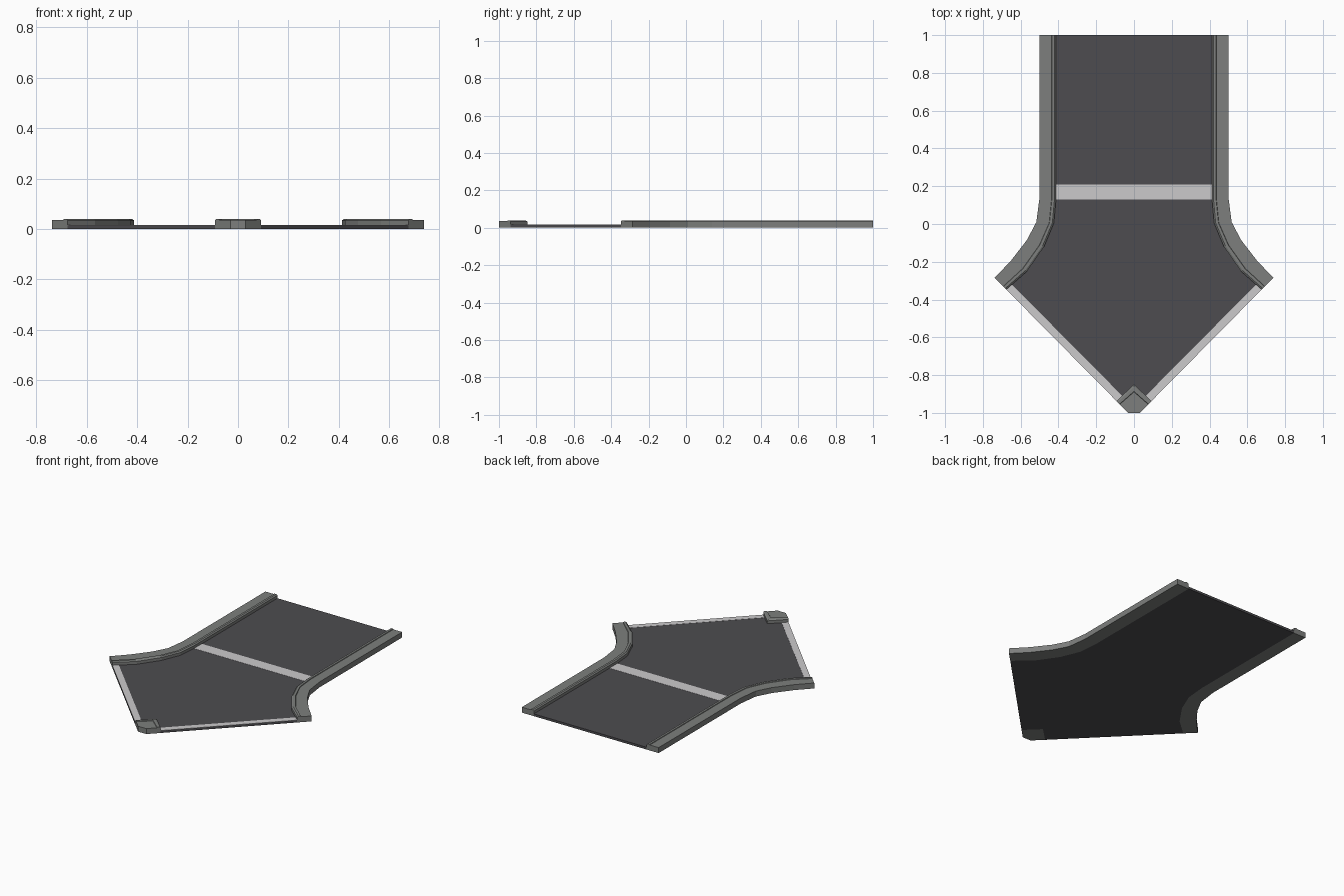
import bpy, bmesh

if "Cube" in bpy.data.objects:
    bpy.data.objects.remove(bpy.data.objects["Cube"])


def material(name, r, g, b):
    m = bpy.data.materials.new(name)
    m.diffuse_color = (r, g, b, 1)
    m.use_nodes = True
    m.node_tree.nodes["Principled BSDF"].inputs["Base Color"].default_value = m.diffuse_color
    return m


ASPHALT = material("dark asphalt", 0.075, 0.073, 0.080)
CONCRETE = material("grey concrete", 0.205, 0.212, 0.205)
PAINT = material("light road paint", 0.60, 0.59, 0.60)


def finish(name, bm, mat):
    bmesh.ops.recalc_face_normals(bm, faces=bm.faces[:])
    me = bpy.data.meshes.new(name)
    bm.to_mesh(me)
    bm.free()
    me.materials.append(mat)
    ob = bpy.data.objects.new(name, me)
    bpy.context.collection.objects.link(ob)
    return ob


def slab(name, outline, z0, z1, mat):
    """Flat plate: outline extruded from z0 to z1."""
    bm = bmesh.new()
    face = bm.faces.new([bm.verts.new((x, y, z0)) for x, y in outline])
    top = bmesh.ops.extrude_face_region(bm, geom=[face])["geom"]
    for v in top:
        if isinstance(v, bmesh.types.BMVert):
            v.co.z = z1
    if not face.is_valid or len(bm.faces) < len(outline) + 2:
        bm.faces.new([v for v in bm.verts if v.co.z == z0][:len(outline)])
    return finish(name, bm, mat)


# pavement cross-section: (share of the way from road side to outside, height)
PROFILE = [(0, 0), (0, 0.034), (0.09, 0.040), (0.25, 0.040),
           (0.27, 0.036), (1, 0.036), (1, 0)]


def pavement(name, inner, outer):
    """Sweep the kerb profile between a road-side path and an outer path."""
    bm = bmesh.new()
    rings = []
    for (ax, ay), (bx, by) in zip(inner, outer):
        rings.append([bm.verts.new((ax + (bx - ax) * t, ay + (by - ay) * t, z))
                      for t, z in PROFILE])
    n = len(PROFILE)
    for a, b in zip(rings, rings[1:]):
        for i in range(n):
            j = (i + 1) % n
            bm.faces.new((a[i], a[j], b[j], b[i]))
    bm.faces.new(rings[0])
    bm.faces.new(rings[-1])
    return finish(name, bm, CONCRETE)


def mirror(path):
    return [(-x, y) for x, y in path]


INNER = [(0.412, 1), (0.412, 0.14), (0.424, 0.005), (0.476, -0.12),
         (0.566, -0.25), (0.676, -0.347)]
OUTER = [(0.5, 1), (0.5, 0.14), (0.517, 0.01), (0.567, -0.085),
         (0.652, -0.195), (0.738, -0.285)]
TIP_IN = [(0.092, -0.938), (0, -0.848), (-0.092, -0.938)]
TIP_OUT = [(0.03, -1), (0, -1), (-0.03, -1)]

# pavements on both sides and the corner island between the two exits
pavement("right_pavement", INNER, OUTER)
pavement("left_pavement", mirror(INNER), mirror(OUTER))
pavement("corner_island", TIP_IN, TIP_OUT)

# road surface
slab("road", INNER + TIP_IN + mirror(INNER)[::-1], 0, 0.015, ASPHALT)

# painted line across the road and along both diagonal exits
slab("cross_line", [(-0.412, 0.13), (0.412, 0.13), (0.412, 0.21), (-0.412, 0.21)],
     0.0145, 0.016, PAINT)
EXIT = [(0.676, -0.347), (0.646, -0.321), (0.063, -0.909), (0.092, -0.938)]
slab("right_exit_line", EXIT, 0.0145, 0.016, PAINT)
slab("left_exit_line", mirror(EXIT), 0.0145, 0.016, PAINT)
